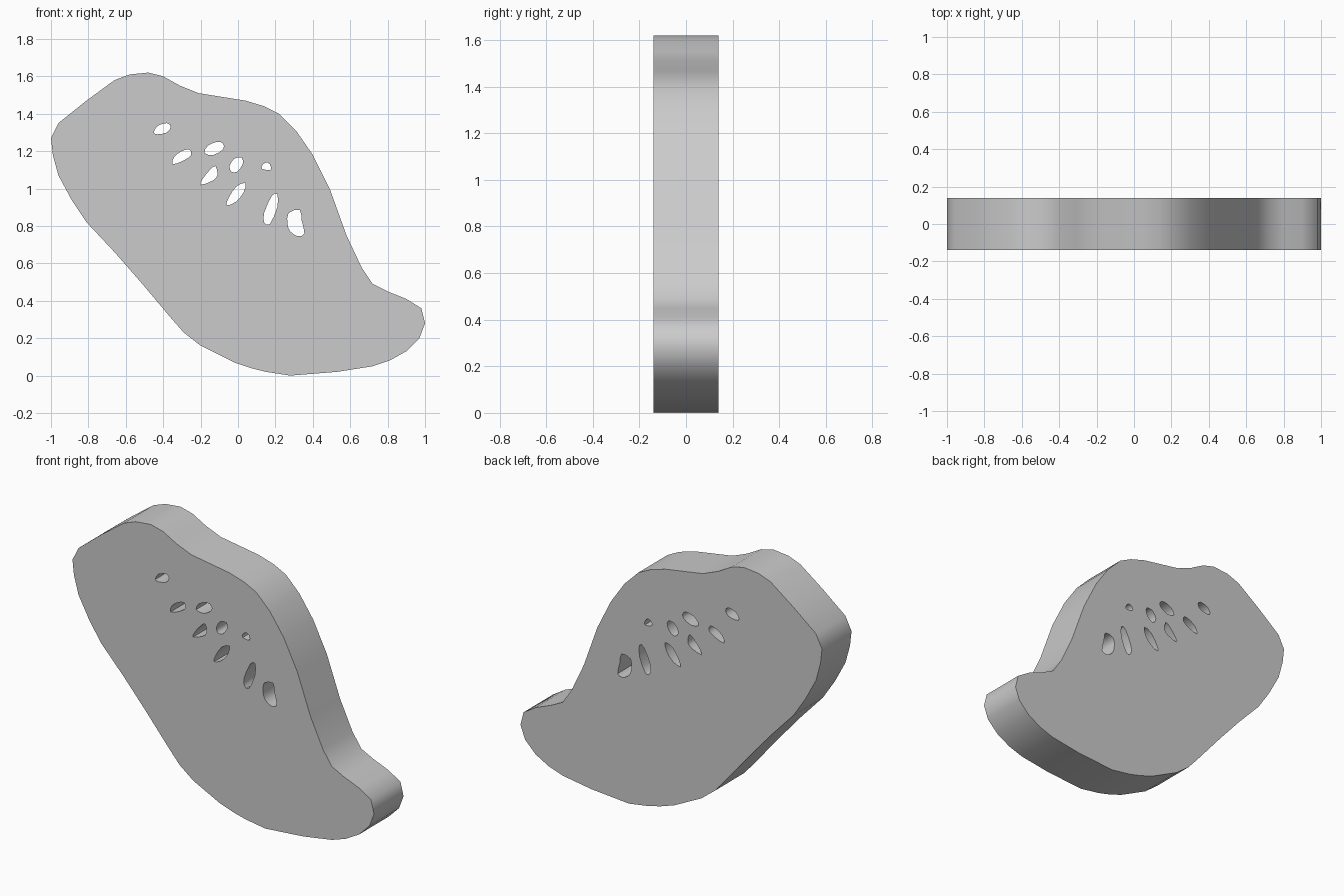
import bpy, bmesh, math

if "Cube" in bpy.data.objects:
    bpy.data.objects.remove(bpy.data.objects["Cube"])

DEPTH = 0.28

# Outer outline in the front plane (x, z), clockwise from the left tip
outline = [(-1, 1.27), (-.96, 1.35), (-.81, 1.47), (-.66, 1.58), (-.58, 1.61),
           (-.48, 1.62), (-.40, 1.60), (-.31, 1.55), (-.21, 1.51), (.04, 1.47),
           (.14, 1.44), (.22, 1.40), (.31, 1.31), (.40, 1.18), (.49, 1.0),
           (.58, .75), (.66, .58), (.72, .49), (.80, .45), (.90, .41),
           (.98, .36), (1, .28), (.97, .20), (.90, .13), (.81, .08),
           (.72, .05), (.53, .02), (.28, 0), (.15, .02), (.07, .04),
           (-.02, .07), (-.20, .16), (-.29, .23), (-.36, .31), (-.52, .50),
           (-.66, .66), (-.81, .82), (-.89, .94), (-.96, 1.07), (-.99, 1.18)]

# Seed-shaped through holes
seeds = [
    [(-.45, 1.30), (-.43, 1.335), (-.38, 1.35), (-.36, 1.33), (-.38, 1.30), (-.43, 1.29)],
    [(-.35, 1.13), (-.34, 1.17), (-.30, 1.20), (-.26, 1.21), (-.25, 1.18), (-.29, 1.15)],
    [(-.18, 1.19), (-.16, 1.23), (-.11, 1.25), (-.08, 1.24), (-.08, 1.21), (-.13, 1.18)],
    [(-.20, 1.02), (-.19, 1.05), (-.15, 1.10), (-.12, 1.12), (-.11, 1.07), (-.14, 1.04)],
    [(-.045, 1.12), (-.02, 1.16), (.02, 1.165), (.025, 1.13), (-.005, 1.09), (-.035, 1.09)],
    [(.13, 1.105), (.13, 1.125), (.15, 1.14), (.17, 1.13), (.175, 1.10)],
    [(-.06, .91), (-.05, .95), (-.01, 1.01), (.04, 1.03), (.03, .98), (-.01, .93)],
    [(.14, .82), (.14, .87), (.18, .96), (.21, .97), (.21, .90), (.17, .81)],
    [(.27, .87), (.33, .885), (.34, .83), (.355, .76), (.32, .745), (.28, .77), (.265, .81)],
]


def rounded(pts):
    """Add a Catmull-Rom midpoint on every side of a closed loop."""
    out, n = [], len(pts)
    for i in range(n):
        a, b, c, d = (pts[(i + k) % n] for k in (-1, 0, 1, 2))
        out += [b, tuple((9 * (b[j] + c[j]) - a[j] - d[j]) / 16 for j in (0, 1))]
    return out


def add_loop(curve, pts):
    spline = curve.splines.new('POLY')
    spline.points.add(len(pts) - 1)
    for p, (x, z) in zip(spline.points, pts):
        p.co = (x, z, 0, 1)
    spline.use_cyclic_u = True


# Slice: filled profile with holes, given thickness
curve = bpy.data.curves.new("fruit_slice", 'CURVE')
curve.dimensions = '2D'
curve.fill_mode = 'BOTH'
curve.extrude = DEPTH / 2
add_loop(curve, outline)
for seed in seeds:
    add_loop(curve, rounded(seed))
slice_obj = bpy.data.objects.new("fruit_slice", curve)
bpy.context.collection.objects.link(slice_obj)
slice_obj.rotation_euler.x = math.pi / 2
bpy.context.view_layer.objects.active = slice_obj
slice_obj.select_set(True)
bpy.ops.object.convert(target='MESH')
slice_obj = bpy.context.object
bpy.ops.object.transform_apply(location=False, rotation=True, scale=False)

# Weld caps to walls and shade the walls smooth
bm = bmesh.new()
bm.from_mesh(slice_obj.data)
bmesh.ops.remove_doubles(bm, verts=bm.verts, dist=0.0005)
bmesh.ops.recalc_face_normals(bm, faces=bm.faces)
bm.to_mesh(slice_obj.data)
bm.free()
bpy.ops.object.shade_smooth_by_angle(angle=math.radians(50))
